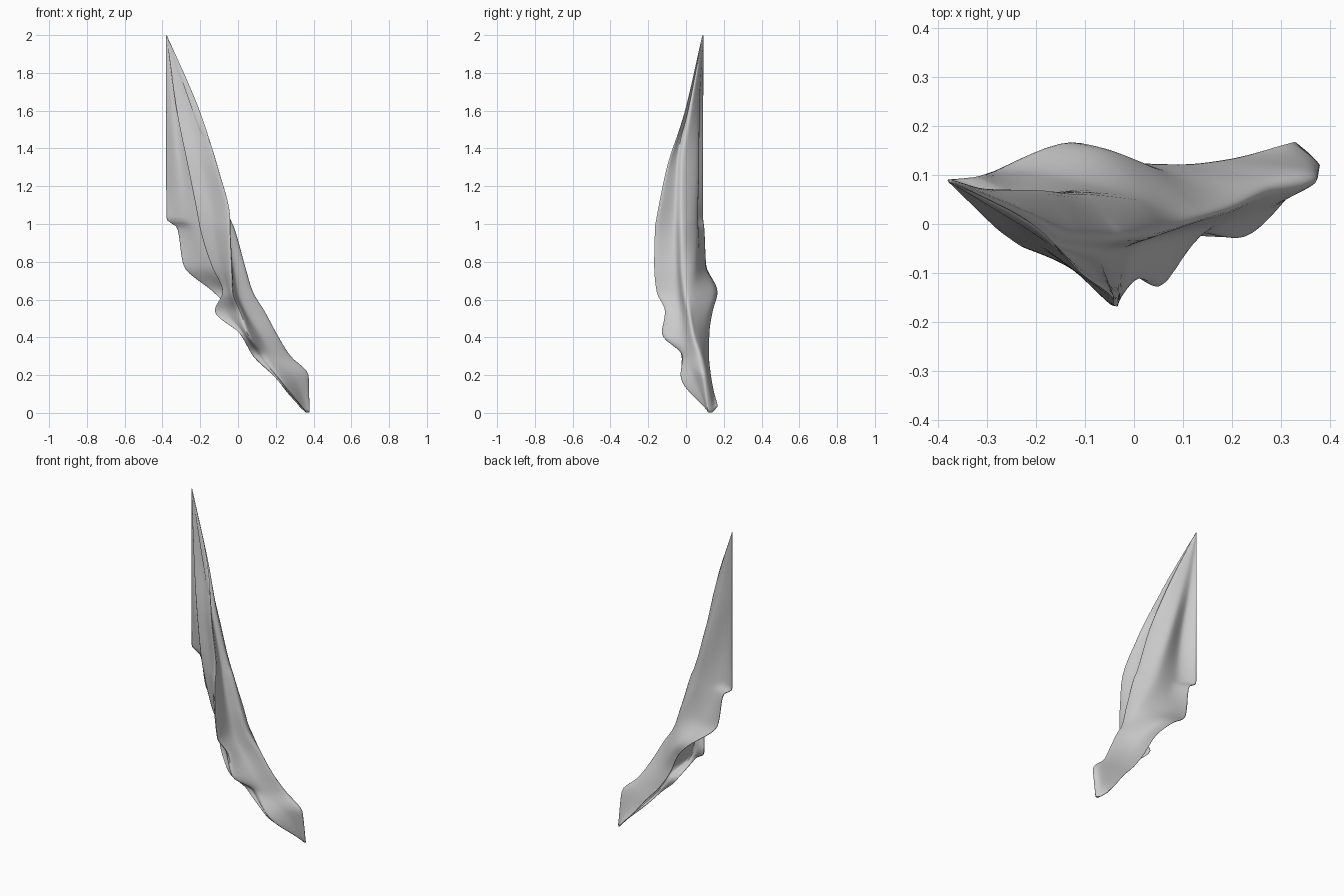
import bpy, math
from mathutils import Vector

if "Cube" in bpy.data.objects:
    bpy.data.objects.remove(bpy.data.objects["Cube"])

# Heights of the cloth's cross-sections
Z = [2.0, 1.6, 1.3, 1.02, 0.99, 0.78, 0.64, 0.54, 0.42, 0.30, 0.20, 0.0]

# Rails running down the cloth: (x, y) at each height
hoist = [(-.38, .09), (-.38, .09), (-.38, .09), (-.38, .09), (-.325, .095), (-.29, .105), (-.13, .166),
         (-.04, .14), (.02, .122), (.10, .12), (.19, .13), (.33, .168)]
back_ridge = [(-.379, .09), (-.285, .068), (-.20, .068), (-.12, .06), (-.11, .06), (-.01, .05), (.055, .04),
              (.115, .04), (.18, .055), (.265, .085), (.35, .11), (.36, .14)]
ridge = [(-.379, .089), (-.22, .025), (-.125, -.015), (-.04, -.02), (-.025, -.02), (.035, -.02), (.075, -.01),
         (.135, .01), (.20, .03), (.27, .06), (.37, .085), (.378, .12)]
valley = [(-.379, .089), (-.24, .005), (-.14, -.05), (-.075, -.06), (-.07, -.06), (-.03, -.055), (-.005, -.045),
          (.04, -.03), (.11, -.02), (.19, .01), (.29, .04), (.37, .12)]
front_fold = [(-.379, .088), (-.205, -.003), (-.108, -.10), (-.042, -.158), (-.042, -.163), (-.035, -.168),
              (-.03, -.155), (.01, -.11), (.055, -.125), (.14, -.015), (.215, -.025), (.365, .125)]
free_edge = [(-.379, .088), (-.325, .035), (-.265, -.02), (-.21, -.05), (-.205, -.05), (-.14, -.06),
             (-.08, -.065), (-.125, 0), (.01, -.10), (.08, -.02), (.185, -.025), (.35, .14)]


def sample(values, t):
    """Shape-preserving cubic interpolation down a rail."""
    zs = [-z for z in Z]
    i = max(k for k in range(len(zs) - 1) if zs[k] <= t + 1e-9)
    d = [(values[k + 1] - values[k]) / (zs[k + 1] - zs[k]) for k in range(len(zs) - 1)]

    def slope(k):
        if k == 0 or k == len(zs) - 1:
            return d[min(k, len(d) - 1)]
        a, b = d[k - 1], d[k]
        return 2 * a * b / (a + b) if a * b > 0 else 0

    h = zs[i + 1] - zs[i]
    s = (t - zs[i]) / h
    return ((2*s**3 - 3*s*s + 1) * values[i] + (s**3 - 2*s*s + s) * h * slope(i)
            + (3*s*s - 2*s**3) * values[i + 1] + (s**3 - s*s) * h * slope(i + 1))


def rail_point(rail, z):
    return Vector((sample([p[0] for p in rail], -z), sample([p[1] for p in rail], -z), z))


def smooth_row(pts, steps):
    """Softened Catmull-Rom curve across the folds."""
    ext = [pts[0]] + pts + [pts[-1]]
    row = []
    for i in range(len(pts) - 1):
        a, b, c, d = ext[i:i + 4]
        for k in range(steps):
            s = k / steps
            m0, m1 = (c - a) * .4, (d - b) * .4
            row.append((2*s**3 - 3*s*s + 1) * b + (s**3 - 2*s*s + s) * m0
                       + (3*s*s - 2*s**3) * c + (s**3 - s*s) * m1)
    return row + [pts[-1]]


def bump(z, centre, width):
    return math.exp(-((z - centre) / width) ** 2)


# Draped cloth lofted through the rails
levels = []
for a, b in zip(Z, Z[1:]):
    n = max(1, round((a - b) / 0.02))
    levels += [a + (b - a) * k / n for k in range(n)]
levels.append(Z[-1])

rows = []
for z in levels:
    h, b, r, v, f, t = [rail_point(p, z) for p in
                        (hoist, back_ridge, ridge, valley, front_fold, free_edge)]
    # lifted rear corner of the tip
    h.z += .03 * bump(z, 0, .08)
    t.z += .02 * bump(z, 0, .08)
    # back panel is pulled forward beside the hoist, and billows to the rear low down
    pull = .045 * bump(z, 1.25, .35)
    billow = .03 * bump(z, .66, .2)
    pocket = h.lerp(b, .4) + Vector((0, billow - pull, 0))
    # front panel sags slightly between fold and free edge
    sag = f.lerp(t, .5) + Vector((0, .014 * math.sin(math.pi * z / 2), 0))
    rows.append(smooth_row([h, pocket, b, r, v, f, sag, t], 6))

w = len(rows[0])
verts = [v for row in rows for v in row]
faces = [(r*w + c, r*w + c + 1, (r + 1)*w + c + 1, (r + 1)*w + c)
         for r in range(len(rows) - 1) for c in range(w - 1)]
mesh = bpy.data.meshes.new("flag_cloth")
mesh.from_pydata(verts, [], faces)
cloth = bpy.data.objects.new("flag_cloth", mesh)
bpy.context.collection.objects.link(cloth)

# Relax the loft, then give the fabric a thin thickness
relax = cloth.modifiers.new("relax", 'SMOOTH')
relax.factor = 0.5
relax.iterations = 2
solid = cloth.modifiers.new("thickness", 'SOLIDIFY')
solid.thickness = 0.004
solid.offset = 0

bpy.context.view_layer.objects.active = cloth
cloth.select_set(True)
bpy.ops.object.shade_smooth_by_angle(angle=math.radians(50))
